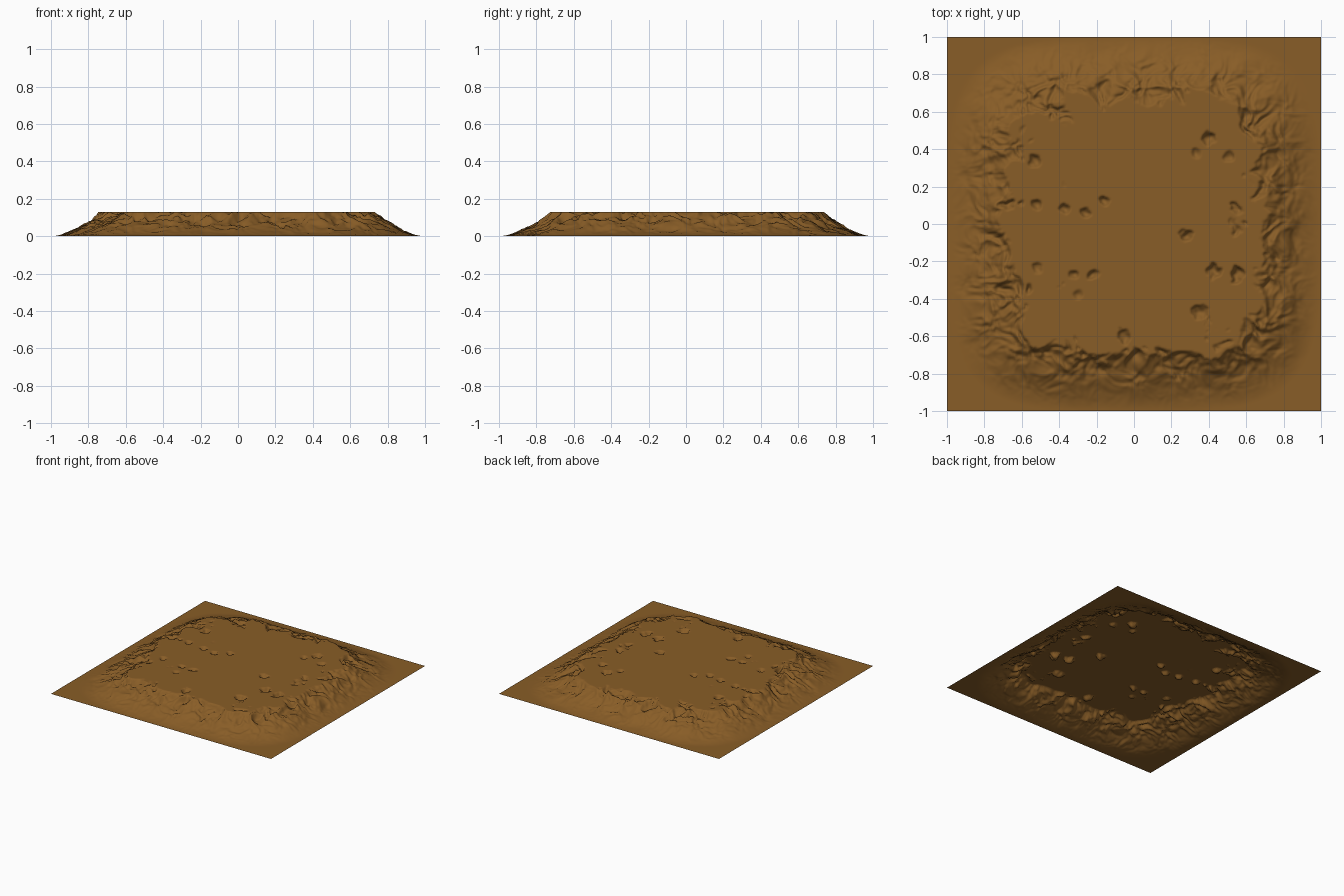
import bpy, bmesh, math
from mathutils import Vector, noise

if "Cube" in bpy.data.objects:
    bpy.data.objects.remove(bpy.data.objects["Cube"])

N = 260          # grid cells per side
TOP = 0.13       # flat plateau height

# Pits in the plateau: x, y, radius, depth
PITS = [(-.37, .08, .028, .03), (-.26, .06, .028, .03), (-.16, .13, .03, .03),
        (.28, -.06, .035, .04), (-.22, -.27, .03, .03), (-.32, -.27, .028, .025),
        (.43, -.25, .04, .04), (.40, .46, .04, .035), (-.53, .34, .035, .03),
        (.33, .38, .028, .02), (-.52, .10, .03, .03), (.55, -.27, .045, .045),
        (.35, -.47, .045, .035), (-.52, -.24, .03, .02), (.51, .36, .03, .02),
        (-.30, -.38, .028, .015), (-.05, -.60, .04, .03)]


def rough(x, y):
    """Crumpled, swirling rock noise, about -1 to 1."""
    p = Vector((x * 6.5 + 3.1, y * 6.5 + 7.7, 1.3))
    p += 0.45 * noise.noise_vector(p * 1.3)
    n = noise.noise(p) * 0.75
    n += (0.3 - abs(noise.noise(p * 2.1))) * 0.7
    n += noise.noise(p * 4.3) * 0.28
    n += noise.noise(p * 9.0) * 0.10
    return n


def height(x, y):
    # Rounded-square falloff towards the border
    d = max(0.0, 1 - math.sqrt(x ** 4 + y ** 4))
    raw = 0.225 + 0.125 * rough(x, y)
    raw = min(max(raw, 0.135), 0.40)
    z = min(raw * d * d * (3 - 2 * d), TOP)
    for px, py, r, h in PITS:
        dx, dy = x - px, y - py
        if abs(dx) < 2 * r and abs(dy) < 2 * r:
            q = math.hypot(dx, dy) / r + 0.5 * noise.noise(Vector((x * 30, y * 30, 0)))
            if q < 1:
                z = min(z, TOP - h * (1 - max(q, 0) ** 2))
    return z


# Terrain sheet
bm = bmesh.new()
bmesh.ops.create_grid(bm, x_segments=N, y_segments=N, size=1)
for v in bm.verts:
    v.co.z = height(v.co.x, v.co.y)
for f in bm.faces:
    f.smooth = True
mesh = bpy.data.meshes.new("plateau_terrain")
bm.to_mesh(mesh)
bm.free()

earth = bpy.data.materials.new("brown_earth")
earth.diffuse_color = (0.25, 0.11, 0.02, 1)
earth.use_nodes = True
earth.node_tree.nodes["Principled BSDF"].inputs["Base Color"].default_value = earth.diffuse_color
mesh.materials.append(earth)
terrain = bpy.data.objects.new("plateau_terrain", mesh)
bpy.context.collection.objects.link(terrain)
